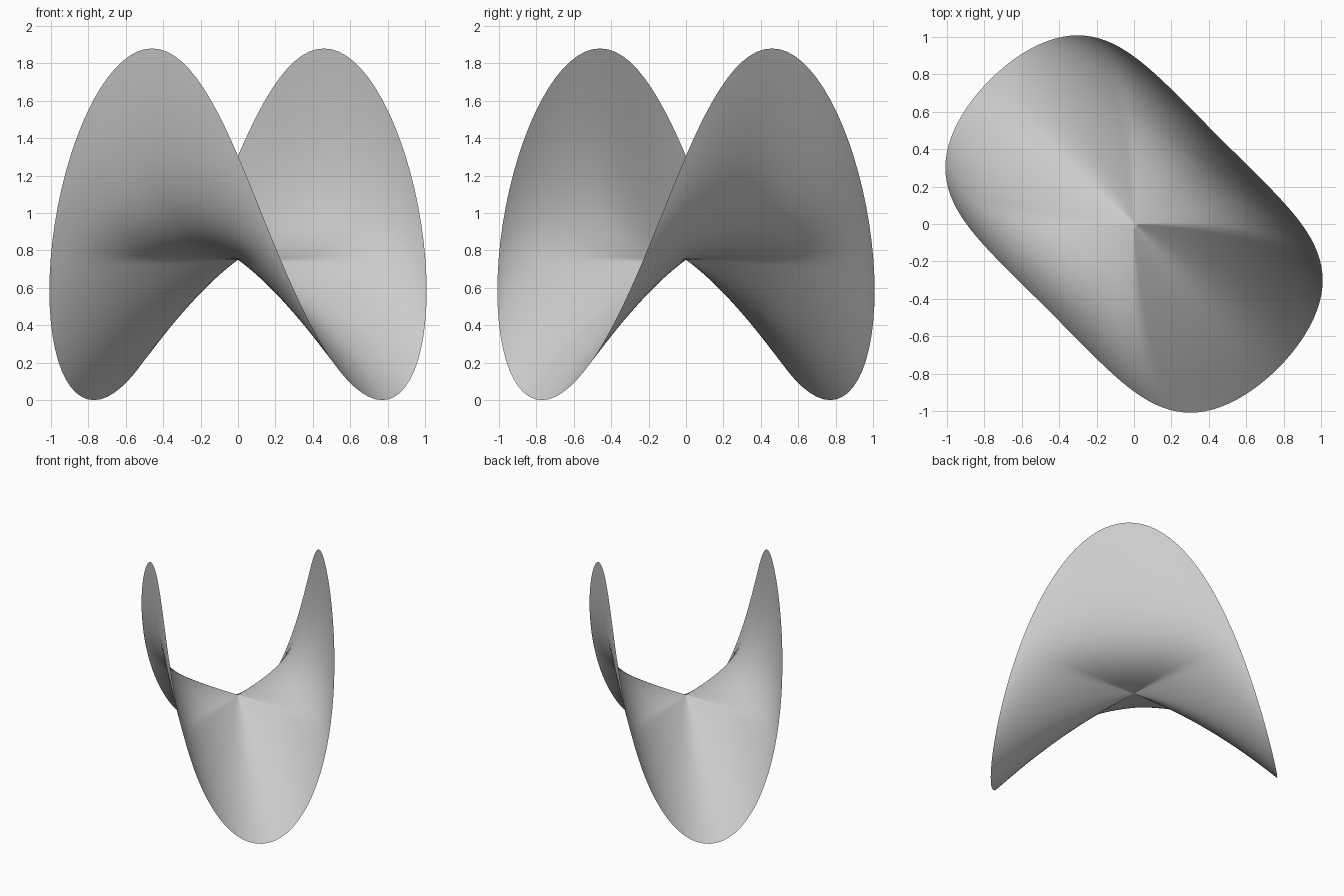
import bpy, bmesh
from math import sin, cos, pi, sqrt

if "Cube" in bpy.data.objects:
    bpy.data.objects.remove(bpy.data.objects["Cube"])

RINGS, SEGS = 40, 128
SADDLE, HIGH = 0.75, 1.88     # heights of the saddle point and of the wing tips


def surface(r, a):
    """Point of the saddle sheet at radius r (0 to 1) and angle a."""
    # rim outline across the wings (s) and along the drooping lobes (t)
    rim_s = 0.74 * cos(a) - 0.09 * cos(3 * a)
    rim_t = 1.11 * sin(a) + 0.02 * sin(3 * a)
    # wings run out almost flat, then bend steeply upward
    s = rim_s * (1 - (1 - r) ** (1 + 1.5 * cos(a) ** 2))
    t = rim_t * r
    # wings rise late, lobes droop straight from the centre
    rise = HIGH * cos(a) ** 2 - SADDLE
    bend = r * r if rise > 0 else 0.6 * r + 0.4 * r * r
    z = SADDLE + rise * bend
    # turn the saddle 45 degrees about z
    return ((s + t) / sqrt(2), (s - t) / sqrt(2), z)


# saddle sheet: polar grid with a triangle fan in the middle
bm = bmesh.new()
centre = bm.verts.new(surface(0, 0))
rings = [[bm.verts.new(surface(i / RINGS, 2 * pi * j / SEGS)) for j in range(SEGS)]
         for i in range(1, RINGS + 1)]
for j in range(SEGS):
    k = (j + 1) % SEGS
    bm.faces.new((centre, rings[0][k], rings[0][j]))
    for inner, outer in zip(rings, rings[1:]):
        bm.faces.new((inner[j], inner[k], outer[k], outer[j]))
bmesh.ops.recalc_face_normals(bm, faces=bm.faces)
mesh = bpy.data.meshes.new("saddle_sheet")
bm.to_mesh(mesh)
bm.free()
sheet = bpy.data.objects.new("saddle_sheet", mesh)
bpy.context.collection.objects.link(sheet)
for p in mesh.polygons:
    p.use_smooth = True
